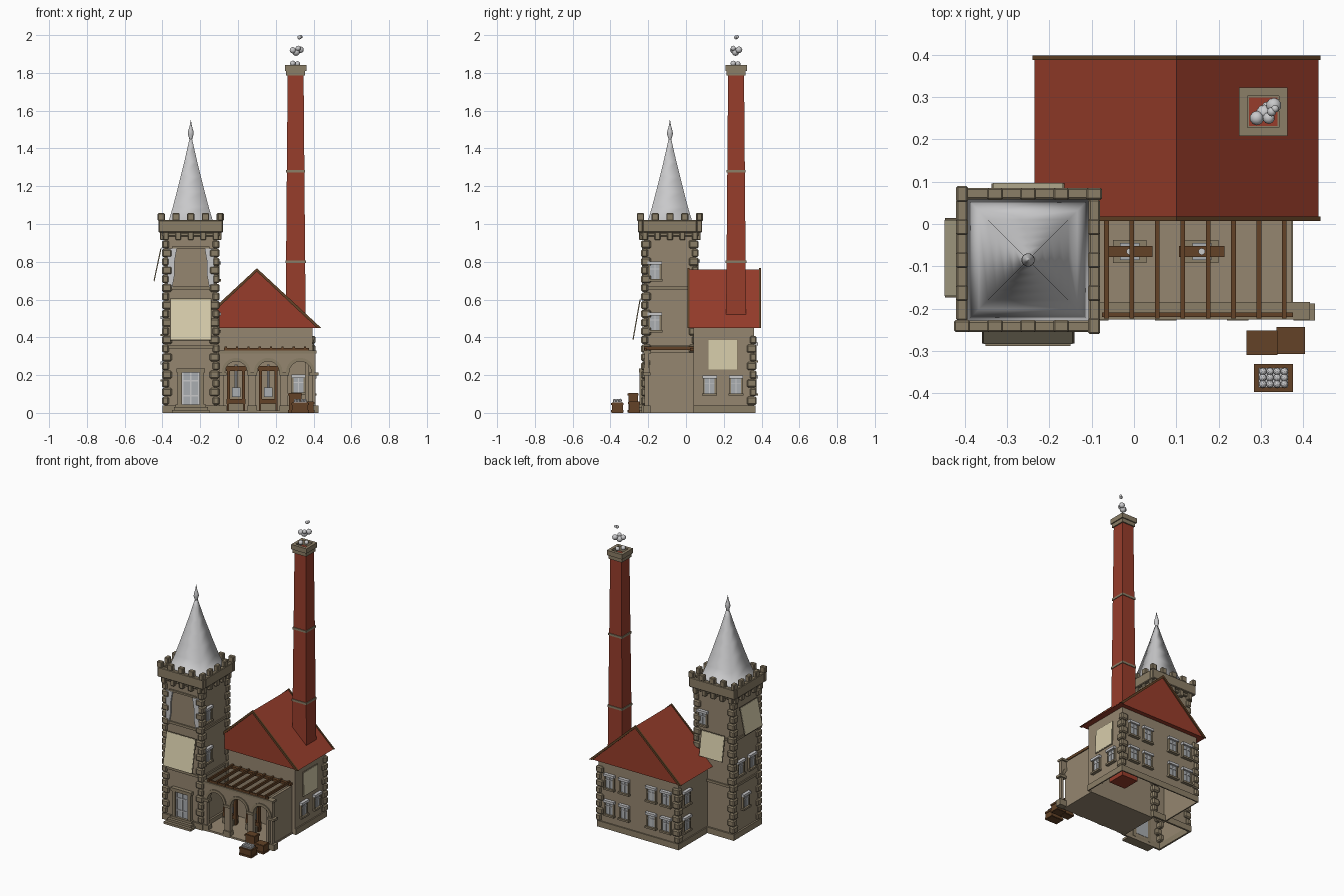
import bpy, bmesh, math
from mathutils import Matrix, Vector

cube = bpy.data.objects.get("Cube")
if cube:
    bpy.data.objects.remove(cube)

COLOURS = {
    "wall_stone": (0.30, 0.24, 0.16), "trim_stone": (0.26, 0.21, 0.135),
    "red_tile": (0.31, 0.046, 0.024), "pale_grey": (0.58, 0.58, 0.59),
    "glass_grey": (0.40, 0.42, 0.44), "brown_wood": (0.125, 0.055, 0.02),
    "cream_cloth": (0.68, 0.61, 0.41)}
MATS = {}
for name, rgb in COLOURS.items():
    m = bpy.data.materials.new(name)
    m.use_nodes = True
    m.diffuse_color = (*rgb, 1)
    m.node_tree.nodes["Principled BSDF"].inputs["Base Color"].default_value = (*rgb, 1)
    MATS[name] = m


class Part:
    """Collects simple solids into one named object."""

    def __init__(self, name):
        self.name, self.bm, self.slots = name, bmesh.new(), []

    def paint(self, faces, mat):
        if mat not in self.slots:
            self.slots.append(mat)
        for f in faces:
            f.material_index = self.slots.index(mat)

    def box(self, centre, size, mat, frame=Matrix(), open_bottom=False):
        matrix = frame @ Matrix.Translation(centre) @ Matrix.Diagonal((*size, 1))
        verts = bmesh.ops.create_cube(self.bm, size=1, matrix=matrix)["verts"]
        faces = list({f for v in verts for f in v.link_faces})
        self.paint(faces, mat)
        if open_bottom:
            low = min(faces, key=lambda f: f.calc_center_median().z)
            bmesh.ops.delete(self.bm, geom=[low], context='FACES_ONLY')

    def ring(self, c, half, width, z0, z1, mat):
        z, h = (z0 + z1) / 2, z1 - z0
        for s in (-1, 1):
            self.box((c[0], c[1] + s * (half - width / 2), z), (2 * half, width, h), mat)
            self.box((c[0] + s * (half - width / 2), c[1], z), (width, 2 * (half - width), h), mat)

    def prism(self, outline, y0, y1, mat):
        near = [self.bm.verts.new((x, y0, z)) for x, z in outline]
        far = [self.bm.verts.new((x, y1, z)) for x, z in outline]
        faces = [self.bm.faces.new(near), self.bm.faces.new(far[::-1])]
        for i in range(len(near)):
            faces.append(self.bm.faces.new((near[i - 1], far[i - 1], far[i], near[i])))
        self.paint(faces, mat)

    def loft(self, c, profile, sides, mat):
        k = math.sqrt(2) if sides == 4 else 1
        rings = [[self.bm.verts.new((c[0] + r * k * math.cos(a), c[1] + r * k * math.sin(a), z))
                  for a in [math.tau * (i + 0.5) / sides for i in range(sides)]] for r, z in profile]
        faces = [self.bm.faces.new((lo[i - 1], lo[i], hi[i], hi[i - 1]))
                 for lo, hi in zip(rings, rings[1:]) for i in range(sides)]
        faces += [self.bm.faces.new(rings[0][::-1]), self.bm.faces.new(rings[-1])]
        self.paint(faces, mat)

    def ball(self, c, r, mat):
        verts = bmesh.ops.create_icosphere(self.bm, subdivisions=2, radius=r,
                                           matrix=Matrix.Translation(c))["verts"]
        self.paint({f for v in verts for f in v.link_faces}, mat)

    def done(self, bevel=0, smooth=False):
        bmesh.ops.recalc_face_normals(self.bm, faces=self.bm.faces)
        me = bpy.data.meshes.new(self.name)
        self.bm.to_mesh(me)
        self.bm.free()
        ob = bpy.data.objects.new(self.name, me)
        bpy.context.collection.objects.link(ob)
        for mat in self.slots:
            me.materials.append(MATS[mat])
        if bevel:
            mod = ob.modifiers.new("Bevel", 'BEVEL')
            mod.width, mod.segments = bevel, 1
        if smooth:
            me.polygons.foreach_set("use_smooth", [True] * len(me.polygons))
        return ob


def wall_frame(x, y, z, side):
    """Local x runs along the wall, local -y points out of it."""
    turn = {"front": 0, "right": 90, "back": 180, "left": -90}[side]
    return Matrix.Translation((x, y, z)) @ Matrix.Rotation(math.radians(turn), 4, 'Z')


T = (-0.25, -0.085)           # tower centre
H = 0.138                     # tower half width
X0, X1, Y0, Y1 = -0.195, 0.395, 0.04, 0.36   # house walls

# Tower shaft, plinth and string courses
p = Part("tower_walls")
p.box((*T, 0.49), (2 * H, 2 * H, 0.98), "wall_stone", open_bottom=True)
p.ring(T, H + 0.012, 0.012, 0, 0.04, "trim_stone")
for z in (0.35, 0.66):
    p.ring(T, H + 0.008, 0.01, z - 0.008, z + 0.008, "trim_stone")
p.done()

# Parapet with corbels and merlons
p = Part("tower_battlement")
p.ring(T, 0.17, 0.027, 0.955, 1.02, "trim_stone")
p.ring(T, 0.152, 0.02, 0.935, 0.955, "trim_stone")
for side in range(4):
    fr = Matrix.Translation((*T, 0)) @ Matrix.Rotation(side * math.pi / 2, 4, 'Z')
    for i in range(5):
        if i < 4:
            p.box(((i - 2) * 0.078, -0.156, 1.037), (0.038, 0.028, 0.04), "trim_stone", fr)
        p.box(((i - 2) * 0.066, -0.15, 0.94), (0.03, 0.026, 0.05), "trim_stone", fr)
p.done(bevel=0.004)

# Flared square spire with finial
p = Part("spire")
p.loft(T, [(0.143, 0.99), (0.116, 1.02), (0.095, 1.09), (0.074, 1.17), (0.054, 1.25),
           (0.034, 1.33), (0.016, 1.41), (0.005, 1.46)], 4, "pale_grey")
p.done(smooth=True)
p = Part("spire_finial")
p.loft(T, [(0.006, 1.43), (0.008, 1.45), (0.016, 1.475), (0.015, 1.49), (0.006, 1.52),
           (0.001, 1.55)], 12, "pale_grey")
p.done(smooth=True)

# House shell, plinth, porch floor and porch side wall
p = Part("house_walls")
p.box(((X0 + X1) / 2, (Y0 + Y1) / 2, 0.23), (X1 - X0, Y1 - Y0, 0.46), "wall_stone", open_bottom=True)
p.box((0.1, Y1 + 0.004, 0.02), (X1 - X0 + 0.016, 0.008, 0.04), "trim_stone")
for x in (X0 - 0.004, X1 + 0.004):
    p.box((x, 0.2, 0.02), (0.008, Y1 - Y0, 0.04), "trim_stone")
p.box((0.13, -0.09, 0.006), (0.49, 0.27, 0.012), "wall_stone")
p.box((0.363, -0.085, 0.16), (0.018, 0.25, 0.32), "wall_stone")
p.done()

# Alternating corner stones
p = Part("corner_stones")
corners = [(T[0] + sx * H, T[1] + sy * H, sx, sy, 0.93) for sx in (-1, 1) for sy in (-1, 1)]
corners += [(X0, Y1, -1, 1, 0.44), (X1, Y1, 1, 1, 0.44)]
for cx, cy, sx, sy, top in corners:
    n = int((top - 0.04) / 0.046)
    for i in range(n):
        a, b = (0.052, 0.036) if i % 2 else (0.036, 0.052)
        p.box((cx + sx * (0.014 - a / 2), cy + sy * (0.014 - b / 2), 0.064 + i * 0.046),
              (a, b, 0.043), "trim_stone")
p.done(bevel=0.007)

# Main gable roof with edge boards and a ridge
p = Part("main_roof")
p.prism([(-0.235, 0.45), (0.435, 0.45), (0.1, 0.76)], 0.015, 0.39, "red_tile")
for s in (-1, 1):
    board = [(0.1, 0.766), (0.1, 0.748), (0.1 + s * 0.318, 0.45), (0.1 + s * 0.34, 0.45)]
    for y in (0.007, 0.387):
        p.prism(board, y, y + 0.011, "brown_wood")
p.done()

# Tapered chimney with bands and a hollow cap
C = (0.305, 0.265)
p = Part("chimney")
p.loft(C, [(0.06, 0), (0.053, 0.5), (0.042, 1.81)], 4, "red_tile")
for z in (0.8, 1.28):
    p.ring(C, 0.057 - (z - 0.5) * 0.008, 0.012, z - 0.007, z + 0.007, "trim_stone")
p.ring(C, 0.05, 0.016, 1.785, 1.81, "trim_stone")
p.ring(C, 0.057, 0.02, 1.81, 1.842, "trim_stone")
p.done()

# Smoke puffs
p = Part("smoke")
for x, y, z, r in [(0.29, 0.25, 1.85, 0.015), (0.315, 0.275, 1.848, 0.014), (0.29, 0.25, 1.92, 0.017),
                   (0.33, 0.28, 1.922, 0.018), (0.308, 0.262, 1.91, 0.02), (0.318, 0.25, 1.93, 0.014),
                   (0.325, 0.265, 1.988, 0.011), (0.333, 0.272, 1.991, 0.009)]:
    p.ball((x, y, z), r, "pale_grey")
p.done(smooth=True)

# Windows: frame, panes, glazing bars, hood and sill
p = Part("windows")
spots = [wall_frame(0.1 + x, Y1, z, "back") for x in (-0.21, -0.1, 0.1, 0.21) for z in (0.145, 0.32)]
spots += [wall_frame(X0, 0.28, z, "left") for z in (0.145, 0.32)]
spots += [wall_frame(X1, y, 0.145, "right") for y in (0.125, 0.265)]
spots += [wall_frame(T[0] + H, -0.165, z, "right") for z in (0.48, 0.75)]
spots += [wall_frame(T[0] - H, y, z, "left") for y, z in ((-0.015, 0.46), (-0.135, 0.46), (-0.07, 0.22))]
spots += [wall_frame(-0.165, T[1] + H, 0.76, "back"), wall_frame(0.32, Y0, 0.15, "front")]
for fr in spots:
    p.box((0, -0.003, 0), (0.062, 0.008, 0.09), "glass_grey", fr)
    for x in (-0.031, 0.031):
        p.box((x, -0.006, 0), (0.01, 0.014, 0.092), "trim_stone", fr)
    p.box((0, -0.006, 0), (0.006, 0.01, 0.09), "pale_grey", fr)
    p.box((0, -0.006, 0.012), (0.055, 0.01, 0.005), "pale_grey", fr)
    p.box((0, -0.01, 0.044), (0.076, 0.022, 0.016), "pale_grey", fr)
    p.box((0, -0.01, -0.048), (0.08, 0.022, 0.012), "trim_stone", fr)
p.done()

# Tower entrance with steps and lintel
p = Part("tower_entrance")
fr = wall_frame(T[0], T[1] - H, 0, "front")
p.box((0, -0.003, 0.13), (0.09, 0.01, 0.17), "glass_grey", fr)
for x in (-0.042, 0, 0.042):
    p.box((x, -0.008, 0.13), (0.008, 0.01, 0.17), "pale_grey", fr)
for z in (0.09, 0.17):
    p.box((0, -0.008, z), (0.09, 0.01, 0.007), "pale_grey", fr)
for x in (-0.058, 0.058):
    p.box((x, -0.01, 0.12), (0.022, 0.024, 0.2), "trim_stone", fr)
p.box((0, -0.012, 0.225), (0.15, 0.03, 0.022), "trim_stone", fr)
for i in range(3):
    w = 0.065 - i * 0.02
    p.box((0, -w / 2, 0.0075 + i * 0.015), (0.2 - i * 0.02, w, 0.015), "trim_stone", fr)
p.done()

# Cloth panels leaning out at the bottom
p = Part("hanging_panels")
for fr, w, h, lean in [(wall_frame(T[0], T[1] - H - 0.016, 0.6, "front"), 0.21, 0.215, 10),
                       (wall_frame(T[0] - H - 0.016, -0.08, 0.87, "left"), 0.18, 0.175, 12),
                       (wall_frame(T[0], T[1] + H + 0.012, 0.68, "back"), 0.165, 0.16, 9),
                       (wall_frame(X1, 0.195, 0.385, "right"), 0.15, 0.155, 1)]:
    fr = fr @ Matrix.Rotation(math.radians(-lean), 4, 'X')
    p.box((0, -0.004, -h / 2), (w, 0.006, h), "cream_cloth", fr)
    p.box((0, -0.003, -h / 2), (w + 0.008, 0.004, h + 0.008), "trim_stone", fr)
p.done()

# Upper front bay with side drapes
p = Part("front_bay")
for s in (-1, 1):
    x = T[0] + s * 0.098
    p.prism([(x + s * 0.024, 0.87), (x - s * 0.024, 0.87), (x - s * 0.012, 0.8), (x - s * 0.012, 0.73),
             (x, 0.665), (x + s * 0.024, 0.68)], -0.233, -0.222, "pale_grey")
p.box((T[0], -0.225, 0.875), (0.2, 0.014, 0.012), "trim_stone")
p.done()

# Porch arcade with three arches, mouldings and capitals
p = Part("porch_arcade")
outline, R, SPRING = [(-0.1, 0)], 0.064, 0.215
for cx in (-0.01, 0.16, 0.33):
    arc = [(math.cos(math.pi * i / 12), math.sin(math.pi * i / 12)) for i in range(12, -1, -1)]
    outline += [(cx - R, 0)] + [(cx + R * a, SPRING + R * b) for a, b in arc] + [(cx + R, 0)]
    band = [(cx + (R + 0.012) * a, SPRING + (R + 0.012) * b) for a, b in arc]
    band += [(cx + (R - 0.006) * a, SPRING + (R - 0.006) * b) for a, b in arc[::-1]]
    p.prism(band, -0.226, -0.19, "trim_stone")
outline += [(0.41, 0), (0.41, 0.32), (-0.1, 0.32)]
p.prism(outline, -0.22, -0.195, "wall_stone")
for x in (-0.085, 0.075, 0.245, 0.402):
    p.box((x, -0.208, SPRING - 0.01), (0.05, 0.04, 0.016), "trim_stone")
    p.box((x, -0.208, 0.02), (0.05, 0.04, 0.04), "trim_stone")
p.box((0.155, -0.205, 0.322), (0.52, 0.042, 0.014), "trim_stone")
p.done()

# Pergola beams
p = Part("pergola")
p.box((0.15, -0.214, 0.335), (0.45, 0.01, 0.016), "brown_wood")
p.box((0.15, 0.03, 0.335), (0.45, 0.02, 0.016), "brown_wood")
for i in range(8):
    p.box((-0.065 + i * 0.06, -0.09, 0.343), (0.011, 0.265, 0.018), "brown_wood")
p.done()

# Two wooden presses under the porch
for name, x in (("left_press", 0.16), ("right_press", -0.01)):
    p = Part(name)
    for s in (-1, 1):
        p.box((x + s * 0.04, -0.065, 0.125), (0.016, 0.025, 0.23), "brown_wood")
    for z, w in ((0.235, 0.108), (0.06, 0.1)):
        p.box((x, -0.065, z), (w, 0.026, 0.025), "brown_wood")
    p.box((x, -0.065, 0.03), (0.08, 0.055, 0.04), "trim_stone")
    p.box((x, -0.065, 0.11), (0.045, 0.04, 0.05), "glass_grey")
    p.loft((x, -0.065), [(0.008, 0.1), (0.008, 0.255)], 10, "pale_grey")
    p.done()

# Crates beside the porch, one filled with round goods
p = Part("crates")
for x, y, w, d, h in [(0.302, -0.28, 0.066, 0.05, 0.105), (0.37, -0.275, 0.06, 0.055, 0.06),
                      (0.329, -0.363, 0.084, 0.058, 0.055)]:
    p.box((x, y, h / 2), (w, d, h), "brown_wood")
    for z in (0.008, h - 0.008):
        p.box((x, y, z), (w + 0.008, d + 0.008, 0.012), "brown_wood")
p.box((0.329, -0.363, 0.056), (0.07, 0.045, 0.006), "pale_grey")
for i in range(4):
    for j in range(3):
        p.ball((0.304 + i * 0.017, -0.378 + j * 0.015, 0.066), 0.009, "pale_grey")
p.done()
